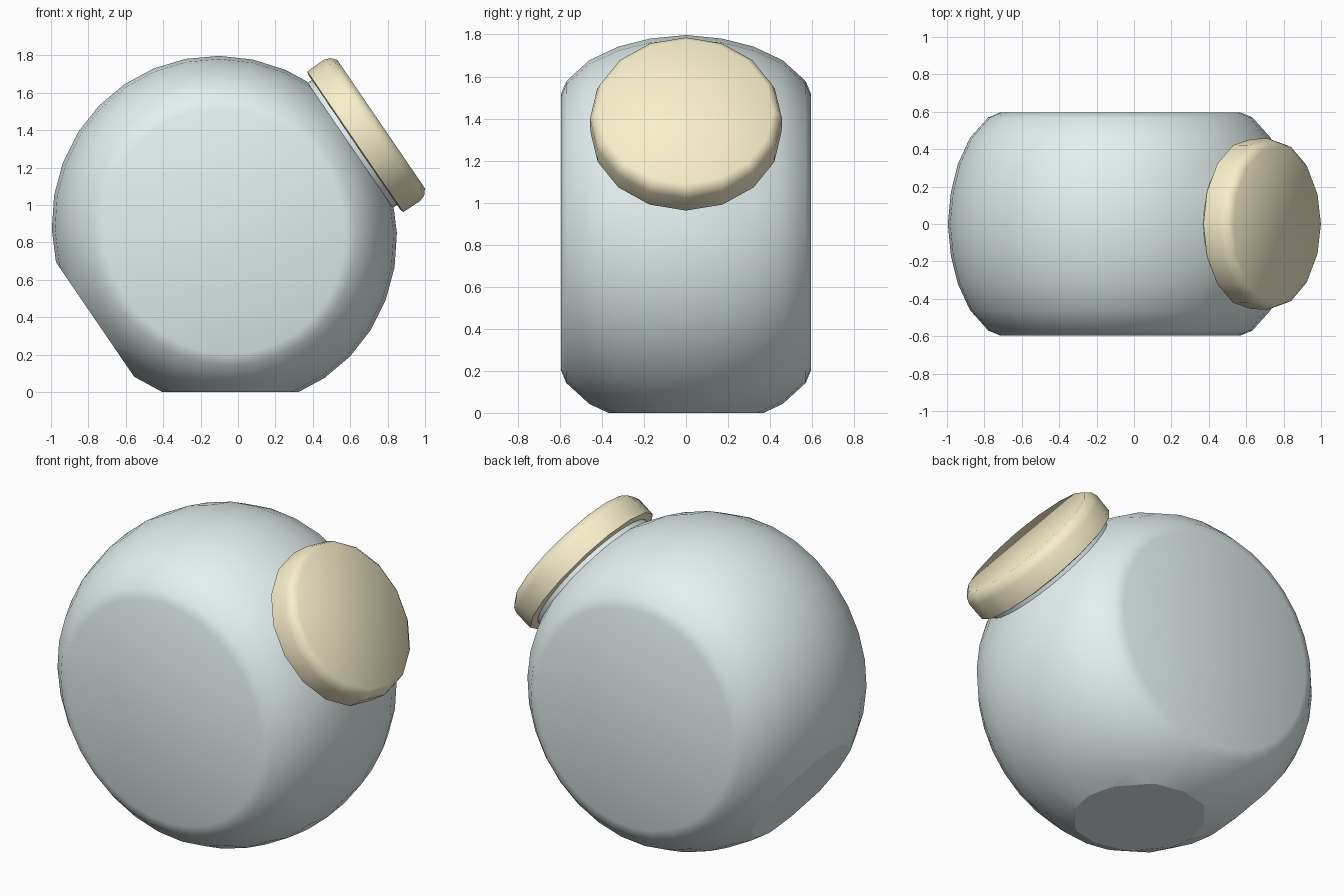
import bpy, bmesh, math
from mathutils import Matrix, Vector

if "Cube" in bpy.data.objects:
    bpy.data.objects.remove(bpy.data.objects["Cube"])

C = Vector((-0.073, 0, 0.86))            # centre of the jar
U = Vector((0.826, 0, 0.564)).normalized()   # mouth axis
Y = Vector((0, 1, 0))
V = Y.cross(U).normalized()


def material(name, rgb):
    m = bpy.data.materials.new(name)
    m.diffuse_color = (*rgb, 1)
    m.use_nodes = True
    m.node_tree.nodes["Principled BSDF"].inputs["Base Color"].default_value = m.diffuse_color
    return m


def frame(x, y, z):
    m = Matrix((x, y, z)).transposed().to_4x4()
    m.translation = C
    return m


def lathe(profile, n, matrix):
    """Revolve (radius, height) points about local z and cap both ends."""
    bm = bmesh.new()
    rings = [[bm.verts.new(matrix @ Vector((r * math.cos(2 * math.pi * i / n),
                                            r * math.sin(2 * math.pi * i / n), h)))
              for i in range(n)] for r, h in profile]
    for a, b in zip(rings, rings[1:]):
        for i in range(n):
            j = (i + 1) % n
            bm.faces.new((a[i], a[j], b[j], b[i]))
    bm.faces.new(rings[0])
    bm.faces.new(rings[-1])
    return bm


def finish(bm, name, mat, sharp_angle):
    bmesh.ops.recalc_face_normals(bm, faces=bm.faces[:])
    for f in bm.faces:
        f.smooth = True
    for e in bm.edges:
        if e.calc_face_angle(0) > math.radians(sharp_angle):
            e.smooth = False
    me = bpy.data.meshes.new(name)
    bm.to_mesh(me)
    bm.free()
    me.materials.append(mat)
    ob = bpy.data.objects.new(name, me)
    bpy.context.collection.objects.link(ob)
    return ob


glass = material("pale_glass", (0.78, 0.87, 0.87))
cream = material("cream_lid", (0.93, 0.87, 0.60))

# Jar body: rounded drum, slightly squashed along the mouth axis
half = [(0.70, 0.595), (0.765, 0.57), (0.872, 0.46), (0.942, 0.32), (0.982, 0.17)]
profile = half + [(1, 0)] + [(r, -h) for r, h in reversed(half)]
body = lathe(profile, 32, frame(U * 0.91, V * 0.95, Y))

# Flats: standing base, tilted base opposite the mouth, mouth
cap_edges = []
for point, normal in ((Vector((0, 0, 0)), Vector((0, 0, -1))),
                      (C - U * 0.837, -U), (C + U * 0.815, U)):
    cut = bmesh.ops.bisect_plane(body, geom=body.verts[:] + body.edges[:] + body.faces[:],
                                 plane_co=point, plane_no=normal, clear_outer=True)
    rim = [g for g in cut["geom_cut"] if isinstance(g, bmesh.types.BMEdge)]
    bmesh.ops.contextual_create(body, geom=rim)
    cap_edges += rim
for e in cap_edges:
    e.tag = True
for e in body.edges:
    if e.tag and e.is_valid:
        e.smooth = False
finish(body, "jar_body", glass, 40)

# Neck and lid share the mouth axis
mouth = frame(V, Y, U)
finish(lathe([(0.405, 0.79), (0.405, 0.86)], 32, mouth), "jar_neck", glass, 40)
finish(lathe([(0.435, 0.842), (0.455, 0.848), (0.457, 0.955), (0.445, 0.99), (0.415, 1.015)],
             16, mouth), "lid", cream, 60)
